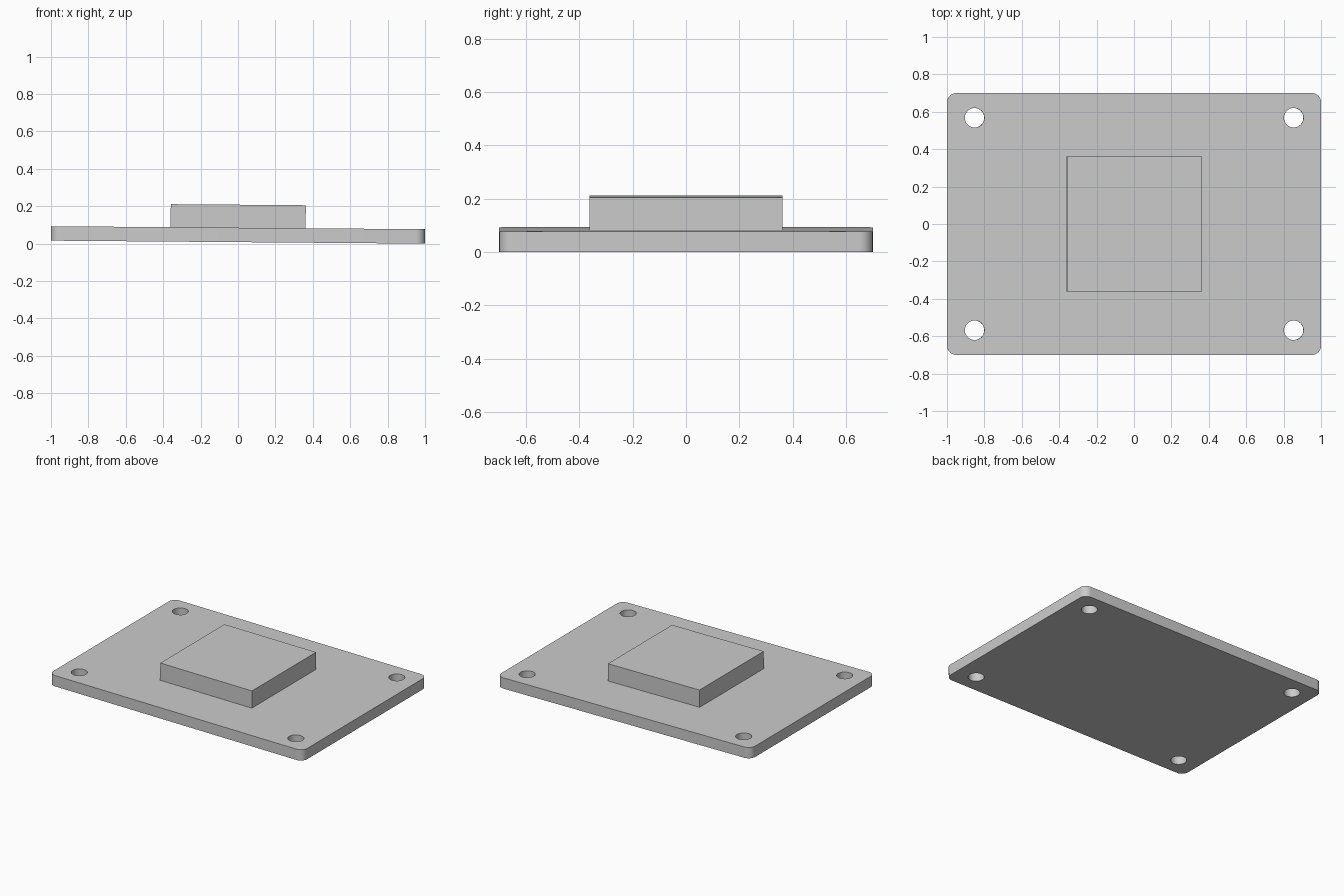
import bpy
import math
from mathutils import Matrix

cube = bpy.data.objects.get("Cube")
if cube:
    bpy.data.objects.remove(cube, do_unlink=True)

GREY = (0.6, 0.6, 0.6, 1)
THICK, BLOCK_TOP = 0.077, 0.2
TILT = Matrix.Translation((0, 0, 0.008)) @ Matrix.Rotation(0.008, 4, "Y")

grey = bpy.data.materials.new("light_grey")
grey.use_nodes = True
grey.diffuse_color = GREY
grey.node_tree.nodes["Principled BSDF"].inputs["Base Color"].default_value = GREY


def box(name, sx, sy, z0, z1):
    bpy.ops.mesh.primitive_cube_add(size=1, location=(0, 0, 0))
    ob = bpy.context.object
    ob.name = name
    ob.data.transform(Matrix.Translation((0, 0, (z0 + z1) / 2))
                      @ Matrix.Diagonal((sx, sy, z1 - z0, 1)))
    ob.data.materials.append(grey)
    return ob


def apply_modifiers(ob):
    bpy.ops.object.select_all(action="DESELECT")
    ob.select_set(True)
    bpy.context.view_layer.objects.active = ob
    for mod in list(ob.modifiers):
        bpy.ops.object.modifier_apply(modifier=mod.name)


# Base plate with rounded vertical corners
plate = box("base_plate", 2, 1.4, 0, THICK)
weights = plate.data.attributes.new("bevel_weight_edge", "FLOAT", "EDGE")
for edge in plate.data.edges:
    a, b = (plate.data.vertices[i].co for i in edge.vertices)
    weights.data[edge.index].value = float(abs(a.z - b.z) > THICK / 2)
bevel = plate.modifiers.new("corners", "BEVEL")
bevel.limit_method = "WEIGHT"
bevel.width = 0.05
bevel.segments = 8

# Four through holes
cutters = []
for x in (-0.853, 0.853):
    for y in (-0.568, 0.568):
        bpy.ops.mesh.primitive_cylinder_add(vertices=48, radius=0.052, depth=0.4,
                                            location=(x, y, 0))
        cutter = bpy.context.object
        cutter.name = "hole_cutter"
        cutter.hide_render = True
        cutter.data.materials.append(grey)
        cutters.append(cutter)
        cut = plate.modifiers.new("hole", "BOOLEAN")
        cut.operation = "DIFFERENCE"
        cut.solver = "EXACT"
        cut.object = cutter
apply_modifiers(plate)
for cutter in cutters:
    bpy.data.objects.remove(cutter, do_unlink=True)
bpy.ops.object.shade_smooth_by_angle(angle=math.radians(30))

# Raised square block in the middle
block = box("centre_block", 0.722, 0.722, THICK, BLOCK_TOP)

# Lean the whole part slightly down towards +x
for ob in (plate, block):
    ob.matrix_world = TILT
